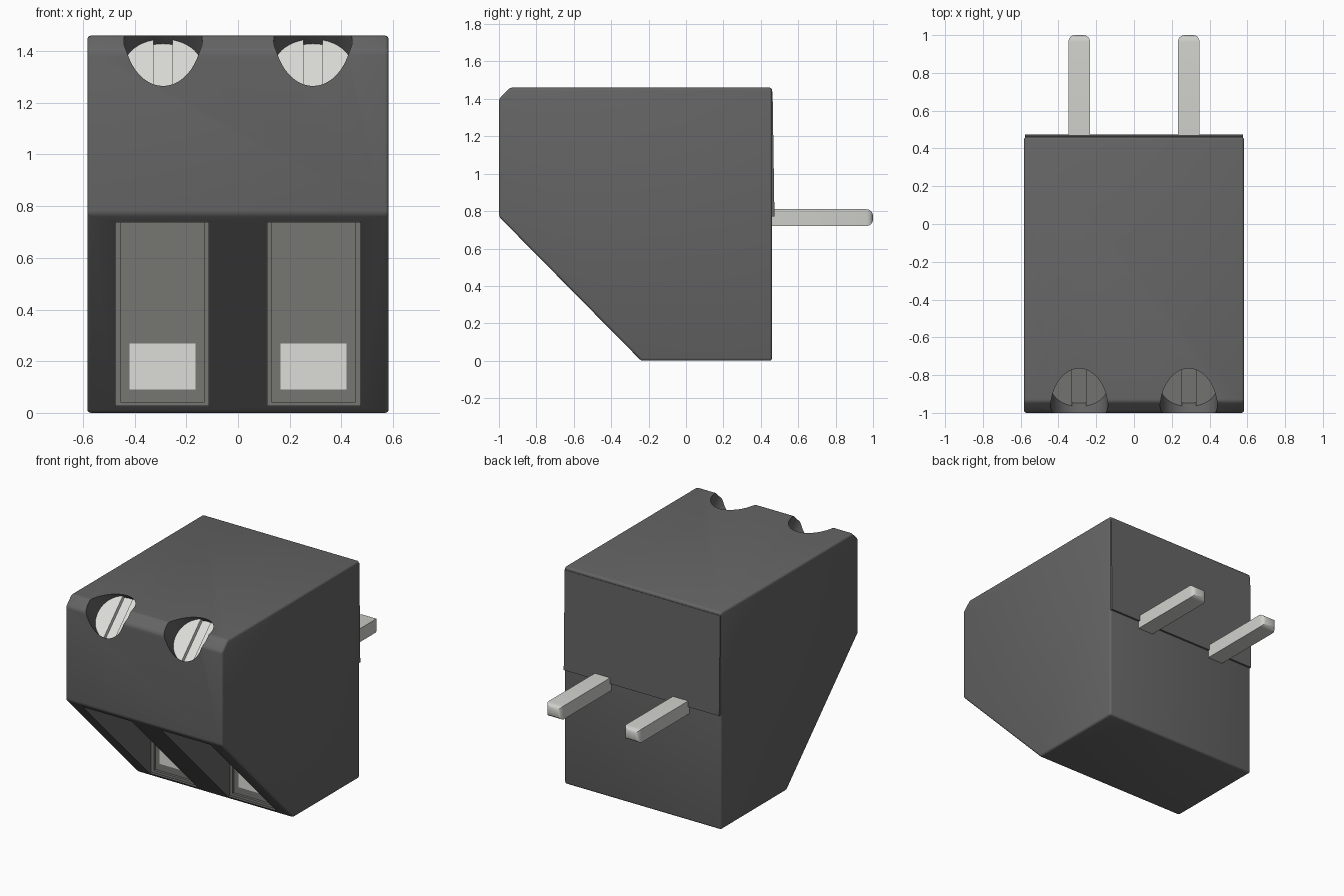
import bpy, bmesh, math
from mathutils import Matrix, Vector

if "Cube" in bpy.data.objects:
    bpy.data.objects.remove(bpy.data.objects["Cube"])


def material(name, v, b=None):
    m = bpy.data.materials.new(name)
    m.diffuse_color = (v, v, v if b is None else b, 1)
    m.use_nodes = True
    m.node_tree.nodes["Principled BSDF"].inputs["Base Color"].default_value = m.diffuse_color
    return m


BLACK = material("dark_plastic", 0.13)
LINER = material("liner_grey", 0.18, 0.17)
METAL = material("metal", 0.72, 0.69)
PIN = material("pin_metal", 0.62, 0.59)


def finish(name, bm, mat):
    bmesh.ops.recalc_face_normals(bm, faces=bm.faces)
    me = bpy.data.meshes.new(name)
    bm.to_mesh(me)
    bm.free()
    me.materials.append(mat)
    ob = bpy.data.objects.new(name, me)
    bpy.context.collection.objects.link(ob)
    return ob


def extrude_x(name, profile, half, mat, bevel=0.0):
    """Extrude a (y, z) outline across x, optionally rounding its edges."""
    bm = bmesh.new()
    face = bm.faces.new([bm.verts.new((-half, y, z)) for y, z in profile])
    out = bmesh.ops.extrude_face_region(bm, geom=[face])["geom"]
    vs = [g for g in out if isinstance(g, bmesh.types.BMVert)]
    bmesh.ops.translate(bm, verts=vs, vec=(2 * half, 0, 0))
    if bevel:
        bmesh.ops.bevel(bm, geom=bm.edges[:], offset=bevel, segments=3,
                        profile=0.5, affect='EDGES')
    return finish(name, bm, mat)


def box(name, lo, hi, mat, rot=Matrix()):
    lo, hi = Vector(lo), Vector(hi)
    bm = bmesh.new()
    m = rot @ Matrix.Translation((lo + hi) / 2) @ Matrix.Diagonal((*(hi - lo), 1))
    bmesh.ops.create_cube(bm, size=1, matrix=m)
    return finish(name, bm, mat)


def cylinder(name, r, z0, z1, mat, rot):
    bm = bmesh.new()
    bmesh.ops.create_cone(bm, cap_ends=True, segments=48, radius1=r, radius2=r,
                          depth=z1 - z0,
                          matrix=rot @ Matrix.Translation((0, 0, (z0 + z1) / 2)))
    return finish(name, bm, mat)


def cut(ob, cutter):
    mod = ob.modifiers.new("cut", 'BOOLEAN')
    mod.operation, mod.solver, mod.object = 'DIFFERENCE', 'EXACT', cutter
    bpy.context.view_layer.objects.active = ob
    bpy.ops.object.modifier_apply(modifier=mod.name)
    bpy.data.objects.remove(cutter, do_unlink=True)


def smooth(ob):
    bpy.ops.object.select_all(action='DESELECT')
    ob.select_set(True)
    bpy.context.view_layer.objects.active = ob
    bpy.ops.object.shade_smooth_by_angle(angle=math.radians(32))


# Housing with sloping wire entry face
housing = extrude_x("housing", [(-1, 0.77), (-0.24, 0), (0.46, 0), (0.46, 1.46),
                                (-0.94, 1.46), (-1, 1.40)], 0.583, BLACK, 0.014)

# Slightly tapered upper back panel
extrude_x("back_panel", [(0.44, 0.77), (0.473, 0.77), (0.463, 1.44), (0.44, 1.44)],
          0.578, BLACK)

for side, sx in (("left", -0.29), ("right", 0.29)):
    # Screw frame: local z points up and forward at 45 degrees
    tilt = Matrix.Translation((sx, 0.24, 0.24)) @ Matrix.Rotation(math.radians(45), 4, 'X')
    cut(housing, cylinder("screw_cutter", 0.152, 1.50, 2.0, BLACK, tilt))
    screw = cylinder("screw_" + side, 0.151, 1.49, 1.555, METAL, tilt)
    cut(screw, box("slot_cutter", (-0.037, -0.3, 1.53), (0.037, 0.3, 1.7), METAL, tilt))
    smooth(screw)

    # Wire entry pocket, liner and contact
    ex = math.copysign(0.2925, sx)
    cut(housing, box("entry_cutter", (ex - 0.182, -1.3, 0.025),
                     (ex + 0.182, -0.22, 0.74), BLACK))
    liner = box("entry_liner_" + side, (ex - 0.181, -0.245, 0.026),
                (ex + 0.181, -0.215, 0.739), LINER)
    cut(liner, box("liner_cutter", (ex - 0.162, -0.4, 0.042),
                   (ex + 0.162, -0.228, 0.8), LINER))
    box("contact_" + side, (ex - 0.128, -0.232, 0.09), (ex + 0.128, -0.218, 0.268), METAL)

    # Solder pin with rounded tip
    bm = bmesh.new()
    bmesh.ops.create_cube(bm, size=1, matrix=Matrix.Translation((sx, 0.72, 0.765))
                          @ Matrix.Diagonal((0.115, 0.56, 0.09, 1)))
    tip = [e for e in bm.edges if all(v.co.y > 0.9 for v in e.verts)]
    bmesh.ops.bevel(bm, geom=tip, offset=0.035, segments=4, profile=0.5, affect='EDGES')
    smooth(finish("pin_" + side, bm, PIN))

smooth(housing)
